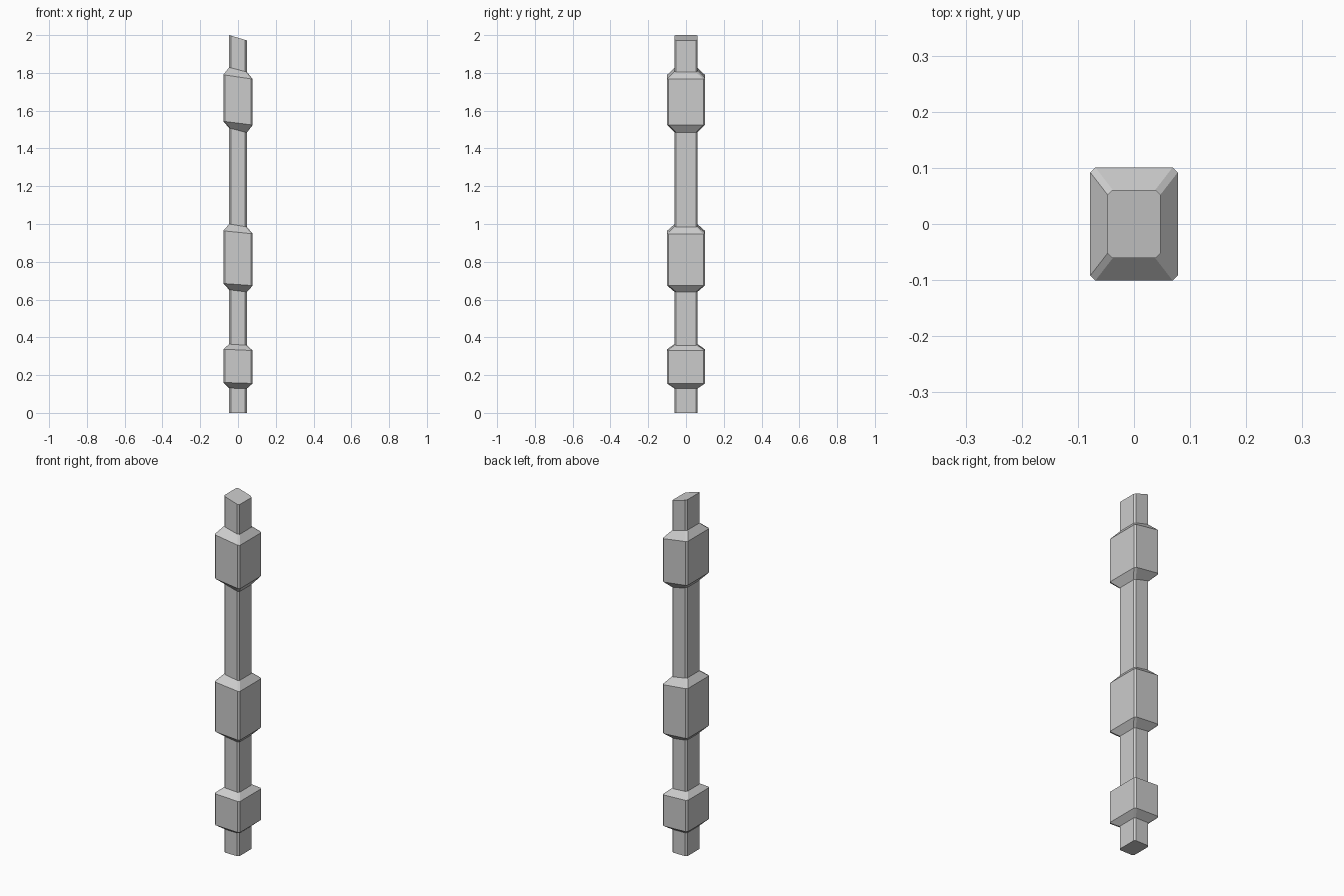
import bpy, bmesh

if "Cube" in bpy.data.objects:
    bpy.data.objects.remove(bpy.data.objects["Cube"])

# Half sizes (x, y) of the shaft and of the swollen collars
SHAFT = (0.047, 0.061)
COLLAR = (0.078, 0.101)
CHAMFER = 0.009

# Rings from bottom to top: half size, height at left edge, height at right edge
RINGS = [
    (SHAFT, 0.0, 0.0),
    (SHAFT, 0.131, 0.129), (COLLAR, 0.161, 0.156),      # lower collar
    (COLLAR, 0.337, 0.330), (SHAFT, 0.364, 0.358),
    (SHAFT, 0.652, 0.640), (COLLAR, 0.685, 0.674),      # middle collar
    (COLLAR, 0.964, 0.948), (SHAFT, 1.0, 0.985),
    (SHAFT, 1.508, 1.484), (COLLAR, 1.544, 1.524),      # upper collar
    (COLLAR, 1.790, 1.767), (SHAFT, 1.829, 1.805),
    (SHAFT, 2.0, 1.972),                                # slanted tip
]


def add_ring(bm, half, z_left, z_right):
    """Rectangle with cut corners, slanted along x."""
    hx, hy = half
    c = CHAMFER
    outline = [(hx, -hy + c), (hx, hy - c), (hx - c, hy), (-hx + c, hy),
               (-hx, hy - c), (-hx, -hy + c), (-hx + c, -hy), (hx - c, -hy)]
    mid, slope = (z_left + z_right) / 2, (z_right - z_left) / (2 * hx)
    return [bm.verts.new((x, y, mid + slope * x)) for x, y in outline]


# Post: rings joined into one closed body
bm = bmesh.new()
rings = [add_ring(bm, *r) for r in RINGS]
for low, high in zip(rings, rings[1:]):
    for i in range(8):
        j = (i + 1) % 8
        bm.faces.new((low[i], low[j], high[j], high[i]))
bm.faces.new(rings[0][::-1])
bm.faces.new(rings[-1])
bmesh.ops.recalc_face_normals(bm, faces=bm.faces)

mesh = bpy.data.meshes.new("collared_post")
bm.to_mesh(mesh)
bm.free()
bpy.context.collection.objects.link(bpy.data.objects.new("collared_post", mesh))
